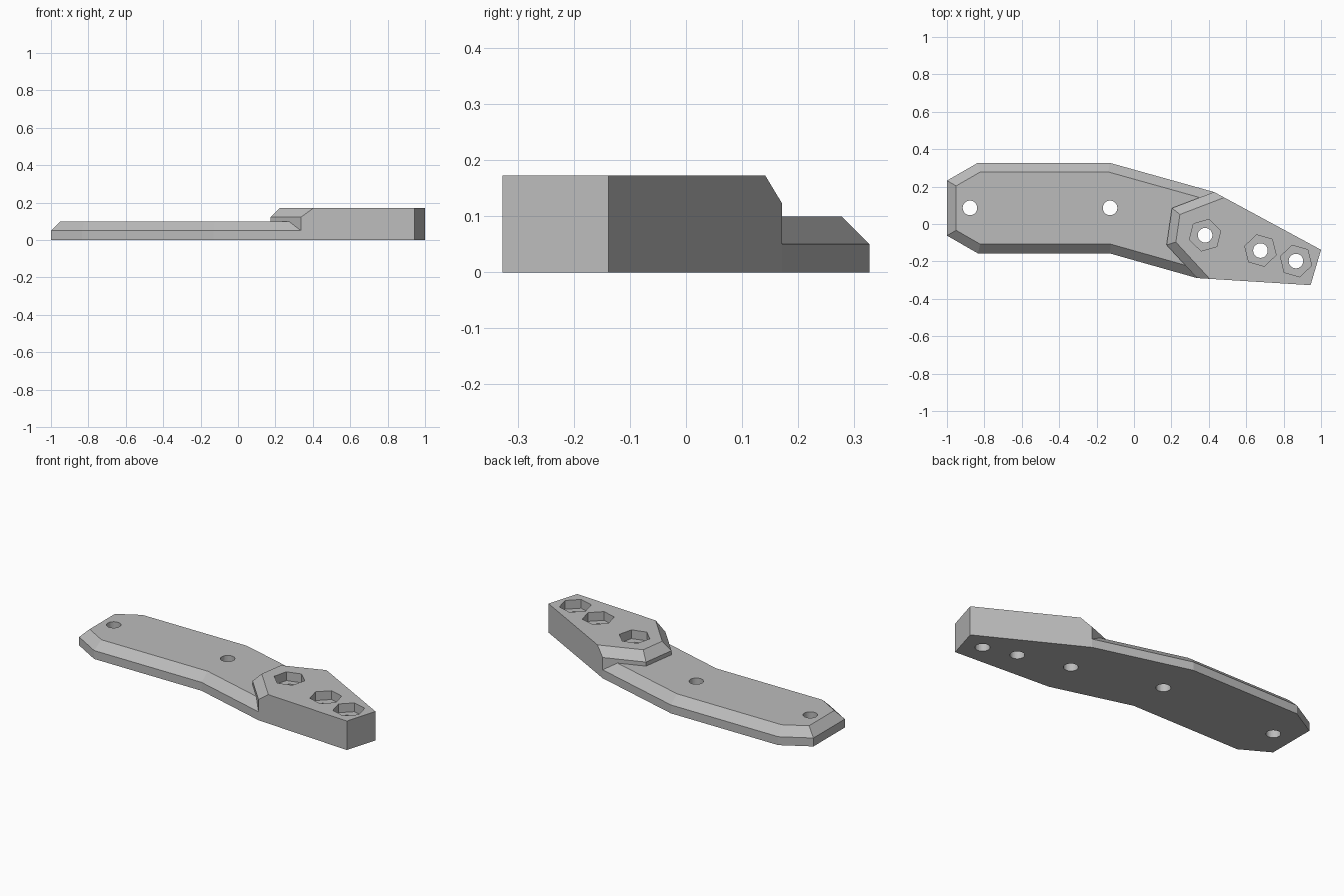
import bpy, bmesh, math
from mathutils import Vector

if "Cube" in bpy.data.objects:
    bpy.data.objects.remove(bpy.data.objects["Cube"], do_unlink=True)

grey = bpy.data.materials.new("light_grey")
grey.use_nodes = True
colour = (0.5, 0.5, 0.5, 1)
grey.diffuse_color = colour
grey.node_tree.nodes["Principled BSDF"].inputs["Base Color"].default_value = colour


def inset(points, widths):
    """Move each edge of a counter-clockwise outline inwards by its own width."""
    pts = [Vector(p) for p in points]
    n = len(pts)
    lines = []
    for i in range(n):
        d = (pts[(i + 1) % n] - pts[i]).normalized()
        lines.append((pts[i] + Vector((-d.y, d.x)) * widths[i], d))
    result = []
    for i in range(n):
        (p, d), (q, e) = lines[i - 1], lines[i]
        t = (q - p).cross(e) / d.cross(e)
        result.append(p + d * t)
    return result


def loft(name, rings):
    """Solid through stacked (outline, height) rings with equal point counts."""
    bm = bmesh.new()
    loops = [[bm.verts.new((p[0], p[1], z)) for p in pts] for pts, z in rings]
    n = len(loops[0])
    bm.faces.new(loops[0][::-1])
    bm.faces.new(loops[-1])
    for low, high in zip(loops, loops[1:]):
        for i in range(n):
            j = (i + 1) % n
            bm.faces.new((low[i], low[j], high[j], high[i]))
    mesh = bpy.data.meshes.new(name)
    bm.to_mesh(mesh)
    bm.free()
    mesh.materials.append(grey)
    obj = bpy.data.objects.new(name, mesh)
    bpy.context.collection.objects.link(obj)
    return obj


def polygon(x, y, radius, sides, turn=0):
    return [(x + radius * math.cos(turn + math.tau * i / sides),
             y + radius * math.sin(turn + math.tau * i / sides)) for i in range(sides)]


def combine(target, other, operation):
    mod = target.modifiers.new(operation, 'BOOLEAN')
    mod.operation = operation
    mod.solver = 'EXACT'
    mod.object = other
    bpy.context.view_layer.objects.active = target
    bpy.ops.object.modifier_apply(modifier=mod.name)
    bpy.data.objects.remove(other, do_unlink=True)


# Corners shared by the plate and the raised block
front_corner, back_corner = (0.337, -0.289), (0.428, 0.171)
end = [front_corner, (0.944, -0.327), (1, -0.138), back_corner]

# Long bent plate with a chamfered rim
outline = [(-1, -0.062), (-0.835, -0.157), (-0.13, -0.157)] + end + [
    (-0.13, 0.327), (-0.835, 0.327), (-1, 0.232)]
bracket = loft("bracket_plate", [
    (outline, 0), (outline, 0.05), (inset(outline, [0.049] * len(outline)), 0.099)])

# Raised block, chamfered on the three sides facing the plate
outline = end + [(0.203, 0.085), (0.174, -0.112)]
block = loft("raised_block", [
    (outline, 0), (outline, 0.123), (inset(outline, [0, 0, 0, 0.047, 0.047, 0.047]), 0.172)])
combine(bracket, block, 'UNION')

# Bolt holes, with hexagonal nut pockets in the block
holes = [(-0.877, 0.086, None), (-0.128, 0.086, None), (0.38, -0.06, 16),
         (0.676, -0.142, -16), (0.866, -0.198, -16)]
for x, y, turn in holes:
    circle = polygon(x, y, 0.039, 32)
    combine(bracket, loft("hole_cutter", [(circle, -0.1), (circle, 0.3)]), 'DIFFERENCE')
    if turn is not None:
        hexagon = polygon(x, y, 0.087, 6, math.radians(turn))
        combine(bracket, loft("pocket_cutter", [(hexagon, 0.12), (hexagon, 0.3)]), 'DIFFERENCE')
